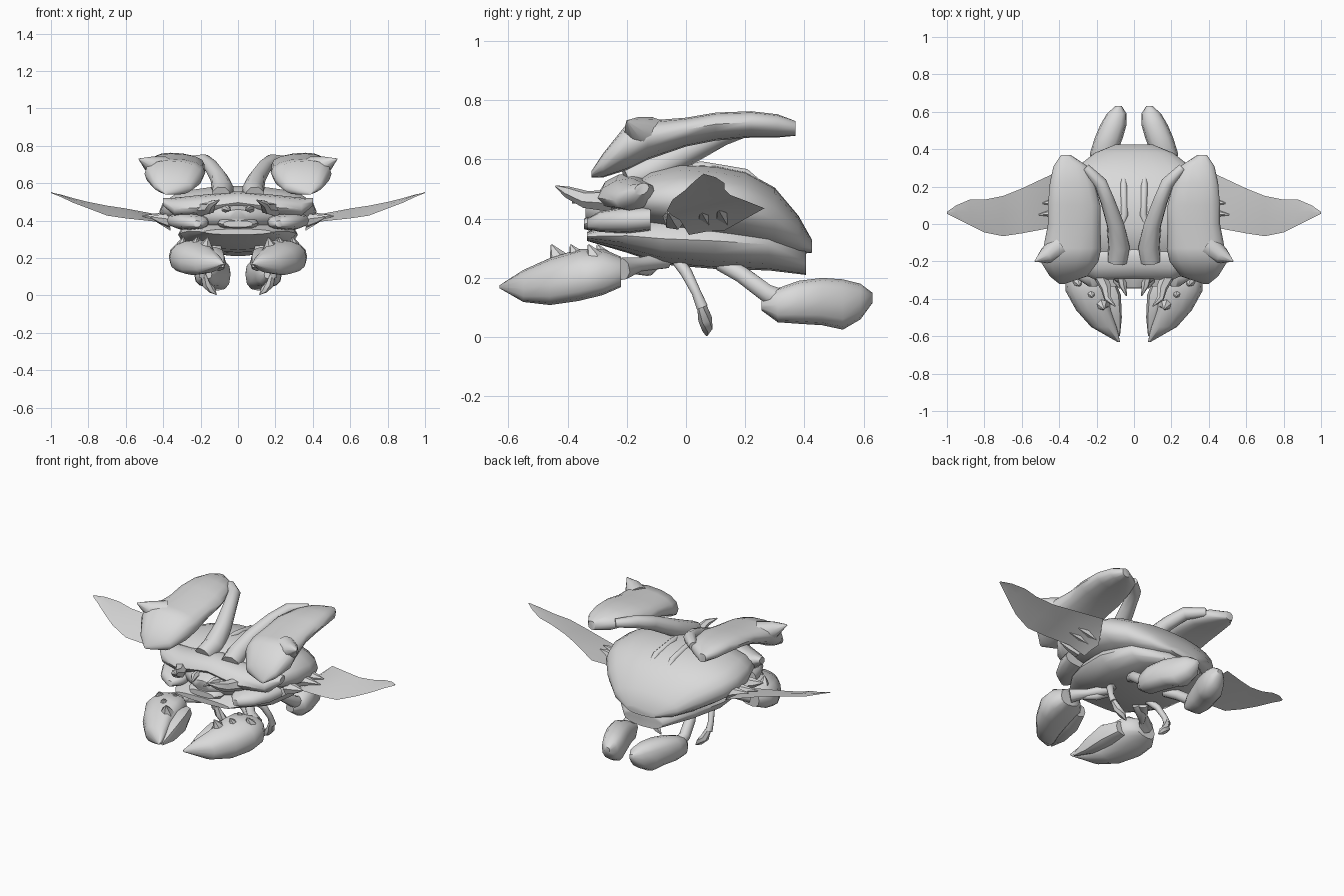
import bpy, bmesh, math
from mathutils import Vector

grey = bpy.data.materials.new("light grey")
grey.diffuse_color = (0.7, 0.7, 0.7, 1)


def finish(name, bm, mirror=True, angle=50):
    bmesh.ops.recalc_face_normals(bm, faces=bm.faces)
    me = bpy.data.meshes.new(name)
    bm.to_mesh(me)
    bm.free()
    me.materials.append(grey)
    ob = bpy.data.objects.new(name, me)
    bpy.context.collection.objects.link(ob)
    if mirror:
        ob.modifiers.new("mirror", 'MIRROR').use_clip = False
    bpy.ops.object.select_all(action='DESELECT')
    ob.select_set(True)
    bpy.context.view_layer.objects.active = ob
    bpy.ops.object.shade_smooth_by_angle(angle=math.radians(angle))
    return ob


def skin(bm, rings):
    """Join equal rings of points into a capped tube."""
    rows = [[bm.verts.new(p) for p in r] for r in rings]
    n = len(rows[0])
    for a, b in zip(rows, rows[1:]):
        for i in range(n):
            j = (i + 1) % n
            bm.faces.new((a[i], a[j], b[j], b[i]))
    bm.faces.new(rows[0])
    bm.faces.new(rows[-1][::-1])


def loft(name, sections, mirror=True, n=12, tilt=0.0, power=0.8):
    """Sections are (y, x0, x1, z0, z1); tilt lifts the outer side."""
    bm, rings = bmesh.new(), []
    for y, x0, x1, z0, z1 in sections:
        ring = []
        for i in range(n):
            a = 2 * math.pi * i / n
            c, s = math.cos(a), math.sin(a)
            c = math.copysign(abs(c) ** power, c)
            s = math.copysign(abs(s) ** power, s)
            x = (x0 + x1) / 2 + c * (x1 - x0) / 2
            ring.append((x, y, (z0 + z1) / 2 + s * (z1 - z0) / 2 + tilt * c * (x1 - x0)))
        rings.append(ring)
    skin(bm, rings)
    return finish(name, bm, mirror)


def tube(name, pts, radii, n=8, mirror=True):
    """Round limb through points with a radius at each."""
    bm, rings = bmesh.new(), []
    pts = [Vector(p) for p in pts]
    for k, (p, r) in enumerate(zip(pts, radii)):
        d = (pts[min(k + 1, len(pts) - 1)] - pts[max(k - 1, 0)]).normalized()
        u = d.cross(Vector((0.3, 0.1, 1))).normalized()
        v = d.cross(u)
        rings.append([p + r * (u * math.cos(t) + v * math.sin(t))
                      for t in (2 * math.pi * i / n for i in range(n))])
    skin(bm, rings)
    return finish(name, bm, mirror)


# Domed back shell and the flatter belly below it
loft("back_shell", [(-.18, -.31, .31, .39, .52), (-.12, -.37, .37, .37, .56),
                    (-.02, -.41, .41, .34, .585), (.1, -.42, .42, .32, .58),
                    (.2, -.39, .39, .31, .56), (.3, -.31, .31, .29, .505),
                    (.38, -.21, .21, .28, .41), (.425, -.1, .1, .285, .33)],
     mirror=False, n=20, power=.9)
loft("belly", [(-.335, -.18, .18, .325, .355), (-.2, -.27, .27, .285, .4),
               (-.08, -.31, .31, .245, .42), (.1, -.32, .32, .23, .42),
               (.28, -.26, .26, .225, .4), (.405, -.13, .13, .21, .3)],
     mirror=False, n=16, power=.9)
# Paired raised ridges on the back
tube("back_ridge", [(.06, .31, .47), (.055, .2, .55), (.05, .05, .575), (.09, -.1, .55)],
     [.008, .02, .02, .01])

# Wide frontal shield, full to the sides
bm, rings = bmesh.new(), []
for x, y, z, d, h in [(-.4, -.15, .5, .025, .02), (-.34, -.17, .475, .07, .045),
                      (-.2, -.21, .485, .09, .05), (0, -.2, .51, .09, .045),
                      (.2, -.21, .485, .09, .05), (.34, -.17, .475, .07, .045),
                      (.4, -.15, .5, .025, .02)]:
    rings.append([(x, y + d * math.cos(t), z + h * math.sin(t) + .3 * h * math.cos(t))
                  for t in (2 * math.pi * i / 10 for i in range(10))])
skin(bm, rings)
finish("front_shield", bm, mirror=False)

# Head, mouth, cheeks, brow horns
loft("head", [(-.34, -.05, .05, .4, .46), (-.29, -.12, .12, .37, .48),
              (-.2, -.27, .27, .35, .5), (-.12, -.33, .33, .35, .52)], mirror=False)
loft("mouth", [(-.345, -.08, .08, .365, .4), (-.31, -.11, .11, .355, .415),
               (-.24, -.1, .1, .35, .42)], mirror=False)
loft("cheek", [(-.335, .2, .24, .365, .4), (-.29, .16, .31, .355, .425),
               (-.2, .15, .36, .35, .44), (-.12, .2, .38, .36, .44)])
tube("brow_horn", [(.2, -.24, .46), (.15, -.34, .465), (.14, -.4, .49), (.1, -.44, .51)],
     [.04, .03, .02, .003], n=6)
tube("inner_horn", [(.07, -.26, .45), (.06, -.33, .465), (.04, -.385, .455)],
     [.03, .02, .003], n=6)

# Side spikes at the wing roots
for i, (y, z, tip) in enumerate([(-.06, .42, .47), (.05, .425, .51), (.11, .43, .49)]):
    tube(f"side_spike_{i + 1}", [(.36, y + .02, z - .02), (.42, y + .01, z - .01), (tip, y, z)],
         [.04, .025, .003], n=6)

# Raised wing covers with their curved stalks
loft("wing_cover", [(-.32, .37, .4, .54, .56), (-.28, .25, .45, .54, .62),
                    (-.2, .19, .5, .565, .72), (-.13, .175, .485, .6, .73),
                    (0, .18, .46, .645, .74), (.1, .18, .46, .665, .757),
                    (.22, .21, .45, .675, .762), (.31, .25, .43, .675, .752),
                    (.37, .34, .39, .68, .73)], n=14, tilt=.03, power=.85)
tube("cover_corner", [(.4, -.12, .68), (.47, -.17, .7), (.53, -.2, .73)],
     [.065, .045, .003], n=10)
tube("cover_stalk", [(.09, -.2, .53), (.08, -.12, .56), (.1, .0, .625), (.14, .12, .685),
                     (.18, .22, .72), (.26, .3, .72)],
     [.055, .06, .048, .04, .036, .025])

# Thin swept wings, curving up to the tip, with a lobe at the root
bm = bmesh.new()
rows = []
for x, yf, zf, yb, zb in [(.36, .01, .345, .13, .36), (.44, -.02, .395, .265, .435),
                          (.6, -.05, .412, .19, .465), (.7, -.065, .427, .15, .48),
                          (.8, -.045, .465, .13, .5), (.88, -.005, .495, .13, .52),
                          (.95, .03, .528, .1, .54), (1, .055, .547, .065, .55)]:
    rows.append([bm.verts.new((x, yf, zf)),
                 bm.verts.new((x, (yf + yb) / 2, (zf + zb) / 2 + .004)),
                 bm.verts.new((x, yb, zb))])
for a, b in zip(rows, rows[1:]):
    for j in (0, 1):
        bm.faces.new((a[j], b[j], b[j + 1], a[j + 1]))
finish("wing", bm)

# Front claws: big palm, inner finger, spikes, arm
loft("claw_palm", [(-.63, .075, .09, .165, .175), (-.55, .09, .23, .12, .225),
                   (-.46, .12, .31, .11, .265), (-.36, .13, .365, .125, .295),
                   (-.28, .14, .37, .145, .295), (-.22, .2, .33, .17, .27)], tilt=-.06, n=14)
loft("claw_finger", [(-.6, .075, .09, .15, .17), (-.5, .065, .14, .13, .22),
                     (-.38, .07, .18, .14, .26), (-.28, .11, .2, .17, .25)], n=8)
for i, (x, y) in enumerate([(.17, -.455), (.23, -.39), (.22, -.3), (.3, -.33)]):
    tube(f"claw_spike_{i + 1}", [(x, y + .03, .24), (x, y + .02, .275), (x - .01, y, .312)],
         [.045, .028, .003], n=6)
tube("claw_arm", [(.27, -.22, .23), (.2, -.16, .245), (.12, -.07, .26)], [.04, .025, .03])

# Middle legs
tube("middle_leg", [(.12, -.03, .26), (.17, .0, .22), (.19, .035, .15), (.19, .055, .1)],
     [.02, .02, .016, .02])
tube("middle_foot", [(.19, .05, .12), (.17, .065, .06), (.14, .07, .03), (.115, .07, .005)],
     [.015, .024, .02, .003], n=6)
tube("front_leg", [(.1, -.1, .26), (.16, -.13, .23), (.22, -.19, .23)], [.025, .025, .015])

# Rear legs with paddle feet
tube("rear_leg", [(.12, .12, .25), (.16, .19, .21), (.18, .27, .15), (.17, .33, .12)],
     [.03, .03, .032, .04])
loft("rear_paddle", [(.255, .14, .19, .09, .13), (.31, .11, .23, .05, .165),
                     (.38, .09, .235, .045, .19), (.46, .06, .21, .04, .2),
                     (.53, .04, .18, .025, .195), (.59, .04, .145, .06, .18),
                     (.63, .065, .1, .115, .15)])
